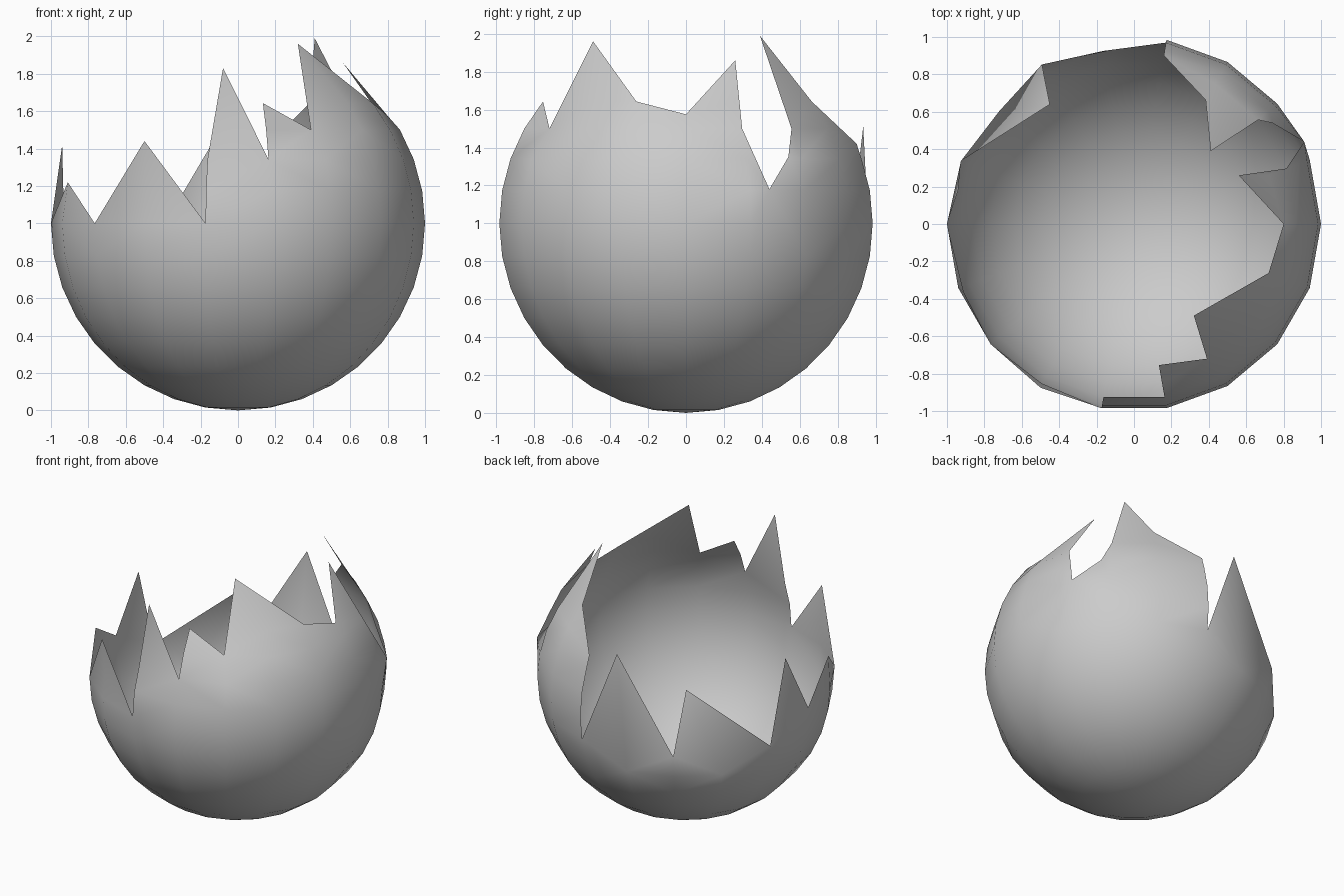
import bpy, math
from mathutils import Vector
from mathutils.geometry import delaunay_2d_cdt

if "Cube" in bpy.data.objects:
    bpy.data.objects.remove(bpy.data.objects["Cube"])


def sph(az, lat):
    """Point on the unit ball that stands on z = 0."""
    a, t = math.radians(az), math.radians(lat)
    return Vector((math.cos(t) * math.cos(a), math.cos(t) * math.sin(a), 1 + math.sin(t)))


def flat(p):
    """Unroll a point to the plane: angle from the south pole becomes radius."""
    r = math.hypot(p.x, p.y)
    d = 90 + math.degrees(math.atan2(p.z - 1, r))
    return Vector((p.x / r * d, p.y / r * d)) if r > 1e-6 else Vector((0, 0))


V = Vector
# Broken rim, counter-clockwise from the front: grid points and free tips
rim = [sph(-100, 0), sph(-100, 10), sph(-100, 20), V((-.08, -.925, 1.83)),
       sph(-80, 20), sph(-80, 30), sph(-80, 40), V((.39, -.72, 1.5)),
       V((.32, -.49, 1.96)), sph(-20, 40), V((.8, 0, 1.575)),
       V((.56, .26, 1.86)), sph(20, 30), V((.91, .44, 1.18)),
       V((.74, .54, 1.35)), sph(40, 30), V((.41, .39, 1.99)), sph(60, 40),
       V((.16, .9, 1.42)), sph(80, 20), sph(80, 10), sph(80, 0), sph(80, -10),
       V((-.09, .935, 1.51)), sph(120, -10), V((-.45, .64, 1.23)),
       sph(160, -10), V((-.94, .18, 1.42)), sph(180, 0),
       V((-.91, -.365, 1.22)), sph(220, 0), V((-.5, -.875, 1.44))]
rim2d = [flat(p) for p in rim]

# Ball grid: 18 columns, rings every 10 degrees, skipping the flat back shards
pts = rim + [V((0, 0, 0))]
for az in range(0, 360, 20):
    for lat in range(-80, 60, 10):
        p = sph(az, lat)
        if az in (100, 140) and lat > -20:
            continue
        if min((flat(p) - q).length for q in rim2d) > 5:
            pts.append(p)

# Fill inside the rim outline in the plane, then wrap back onto the ball
out = delaunay_2d_cdt([flat(p) for p in pts], [], [list(range(len(rim)))], 1, 1e-4)
verts2d, faces, orig = out[0], out[2], out[3]


def lift(i):
    if orig[i]:
        return pts[min(orig[i])]
    q = verts2d[i]
    return sph(math.degrees(math.atan2(q.y, q.x)), q.length - 90)


me = bpy.data.meshes.new("broken_shell")
me.from_pydata([lift(i) for i in range(len(verts2d))], [], [list(reversed(f)) for f in faces])
me.update()
shell = bpy.data.objects.new("broken_shell", me)
bpy.context.collection.objects.link(shell)
bpy.context.view_layer.objects.active = shell
shell.select_set(True)
bpy.ops.object.shade_smooth_by_angle(angle=math.radians(40))
